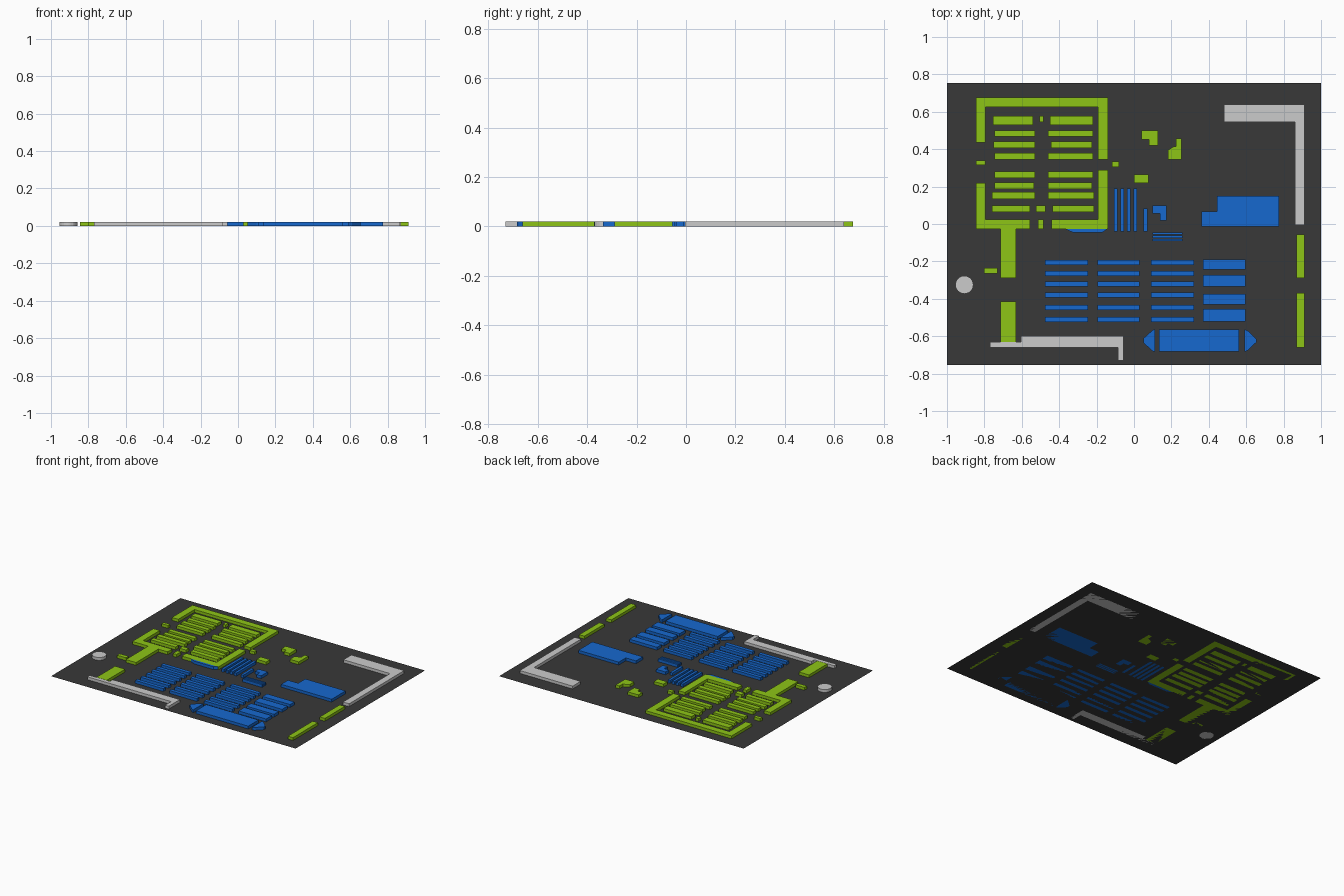
import bpy, bmesh, math

H = 0.021  # common height of all raised blocks


def material(name, rgb):
    m = bpy.data.materials.new(name)
    m.diffuse_color = (*rgb, 1)
    return m


DARK = material("dark_board", (0.04, 0.04, 0.04))
GREEN = material("green", (0.27, 0.56, 0.008))
BLUE = material("blue", (0.008, 0.14, 0.62))


def rect(x0, x1, y0, y1):
    return [(x0, y0), (x1, y0), (x1, y1), (x0, y1)]


def blocks(name, outlines, mat=None, height=H):
    """One object made of flat outlines, each extruded up from z = 0."""
    bm = bmesh.new()
    for pts in outlines:
        face = bm.faces.new([bm.verts.new((x, y, 0)) for x, y in pts])
        if height:
            new = bmesh.ops.extrude_face_region(bm, geom=[face], use_keep_orig=True)["geom"]
            bmesh.ops.translate(bm, vec=(0, 0, height),
                                verts=[v for v in new if isinstance(v, bmesh.types.BMVert)])
    bmesh.ops.recalc_face_normals(bm, faces=bm.faces)
    if not height:
        for f in bm.faces:
            if f.normal.z < 0:
                f.normal_flip()
    me = bpy.data.meshes.new(name)
    bm.to_mesh(me)
    bm.free()
    if mat:
        me.materials.append(mat)
    ob = bpy.data.objects.new(name, me)
    bpy.context.collection.objects.link(ob)
    return ob


# Thin base sheet
blocks("base_board", [rect(-1, 1, -0.755, 0.755)], DARK, 0)

# Green perimeter wall with its gaps
blocks("green_upper_wall", [[
    (-0.845, 0.435), (-0.793, 0.435), (-0.793, 0.625), (-0.193, 0.625),
    (-0.193, 0.345), (-0.14, 0.345), (-0.14, 0.675), (-0.845, 0.675)]], GREEN)
blocks("green_lower_left_wall", [[
    (-0.845, -0.028), (-0.715, -0.028), (-0.715, -0.288), (-0.632, -0.288), (-0.632, -0.028),
    (-0.556, -0.028), (-0.556, 0.025), (-0.793, 0.025), (-0.793, 0.22), (-0.845, 0.22)]], GREEN)
blocks("green_lower_right_wall", [[
    (-0.44, -0.028), (-0.14, -0.028), (-0.14, 0.29), (-0.193, 0.29),
    (-0.193, 0.025), (-0.44, 0.025)]], GREEN)

# Green shelf rows: y range, left pair of x, right pair of x
rows = [
    (0.53, 0.578, -0.755, -0.54, -0.45, -0.22),
    (0.467, 0.5, -0.745, -0.53, -0.46, -0.22),
    (0.406, 0.44, -0.75, -0.53, -0.445, -0.225),
    (0.345, 0.38, -0.745, -0.53, -0.46, -0.22),
    (0.247, 0.28, -0.745, -0.53, -0.46, -0.22),
    (0.188, 0.222, -0.745, -0.535, -0.46, -0.225),
    (0.135, 0.17, -0.76, -0.53, -0.46, -0.215),
    (0.065, 0.1, -0.76, -0.556, -0.435, -0.215),
]
blocks("green_left_shelves", [rect(a, b, y0, y1) for y0, y1, a, b, c, d in rows], GREEN)
blocks("green_right_shelves", [rect(c, d, y0, y1) for y0, y1, a, b, c, d in rows], GREEN)

# Small green blocks around the wall
blocks("green_small_blocks", [
    rect(-0.845, -0.793, 0.315, 0.34),
    rect(-0.505, -0.483, 0.545, 0.578),
    rect(-0.523, -0.472, 0.065, 0.1),
    rect(-0.513, -0.483, -0.028, 0.025),
    rect(-0.803, -0.73, -0.265, -0.235),
    rect(-0.118, -0.08, 0.305, 0.333),
    rect(0.0, 0.077, 0.218, 0.265),
], GREEN)
blocks("green_long_strips", [
    rect(-0.715, -0.632, -0.63, -0.415),
    rect(0.87, 0.912, -0.288, -0.055),
    rect(0.87, 0.912, -0.66, -0.37),
], GREEN)
blocks("green_corner_blocks", [
    [(0.04, 0.452), (0.08, 0.452), (0.08, 0.42), (0.128, 0.42), (0.128, 0.5), (0.04, 0.5)],
    [(0.182, 0.345), (0.255, 0.345), (0.255, 0.457), (0.225, 0.457), (0.225, 0.415),
     (0.21, 0.413), (0.182, 0.395)],
], GREEN)

# Grey walls and round pillar
blocks("grey_corner_wall", [[
    (0.48, 0.545), (0.862, 0.545), (0.862, -0.005), (0.912, -0.005),
    (0.912, 0.638), (0.48, 0.638)]])
blocks("grey_bottom_wall", [[
    (-0.77, -0.66), (-0.085, -0.66), (-0.085, -0.73), (-0.055, -0.73),
    (-0.055, -0.6), (-0.605, -0.6), (-0.605, -0.632), (-0.77, -0.632)]])
blocks("round_pillar", [[
    (-0.907 + 0.048 * math.cos(i * math.pi / 12), -0.325 + 0.048 * math.sin(i * math.pi / 12))
    for i in range(24)]])

# Blue shelf grid: three columns of six, one column of four thick ones
tops = [-0.193, -0.25, -0.307, -0.367, -0.434, -0.496]
for n, (x0, x1) in enumerate([(-0.475, -0.245), (-0.195, 0.03), (0.09, 0.32)]):
    blocks(f"blue_shelves_{n + 1}", [rect(x0, x1, t - 0.027, t) for t in tops], BLUE)
blocks("blue_wide_shelves", [rect(0.37, 0.595, a, b) for a, b in
       [(-0.242, -0.19), (-0.335, -0.272), (-0.43, -0.375), (-0.522, -0.455)]], BLUE)

# Blue stepped counter
blocks("blue_counter", [[
    (0.362, -0.013), (0.775, -0.013), (0.775, 0.15), (0.445, 0.15),
    (0.445, 0.067), (0.362, 0.067)]], BLUE)

# Blue front island with pointed ends
blocks("blue_island", [rect(0.135, 0.562, -0.683, -0.563)], BLUE)
blocks("blue_island_ends", [
    [(0.112, -0.683), (0.112, -0.563), (0.1, -0.567), (0.05, -0.612), (0.05, -0.635), (0.1, -0.68)],
    [(0.592, -0.683), (0.61, -0.675), (0.654, -0.632), (0.654, -0.615), (0.61, -0.572), (0.592, -0.563)],
], BLUE)

# Blue central racks
blocks("blue_upright_racks", [rect(x, x + 0.019, -0.04, 0.19)
                              for x in (-0.107, -0.072, -0.038, -0.003)]
       + [rect(0.052, 0.072, -0.04, 0.083)], BLUE)
blocks("blue_thin_racks", [rect(0.1, 0.26, y - 0.012, y) for y in (-0.045, -0.062, -0.079)], BLUE)
blocks("blue_corner_block", [[
    (0.1, 0.057), (0.138, 0.057), (0.138, 0.02), (0.175, 0.02), (0.175, 0.098), (0.1, 0.098)]], BLUE)
blocks("blue_wall_strip", [[
    (-0.365, -0.028), (-0.325, -0.046), (-0.17, -0.046), (-0.145, -0.028)]], BLUE)
